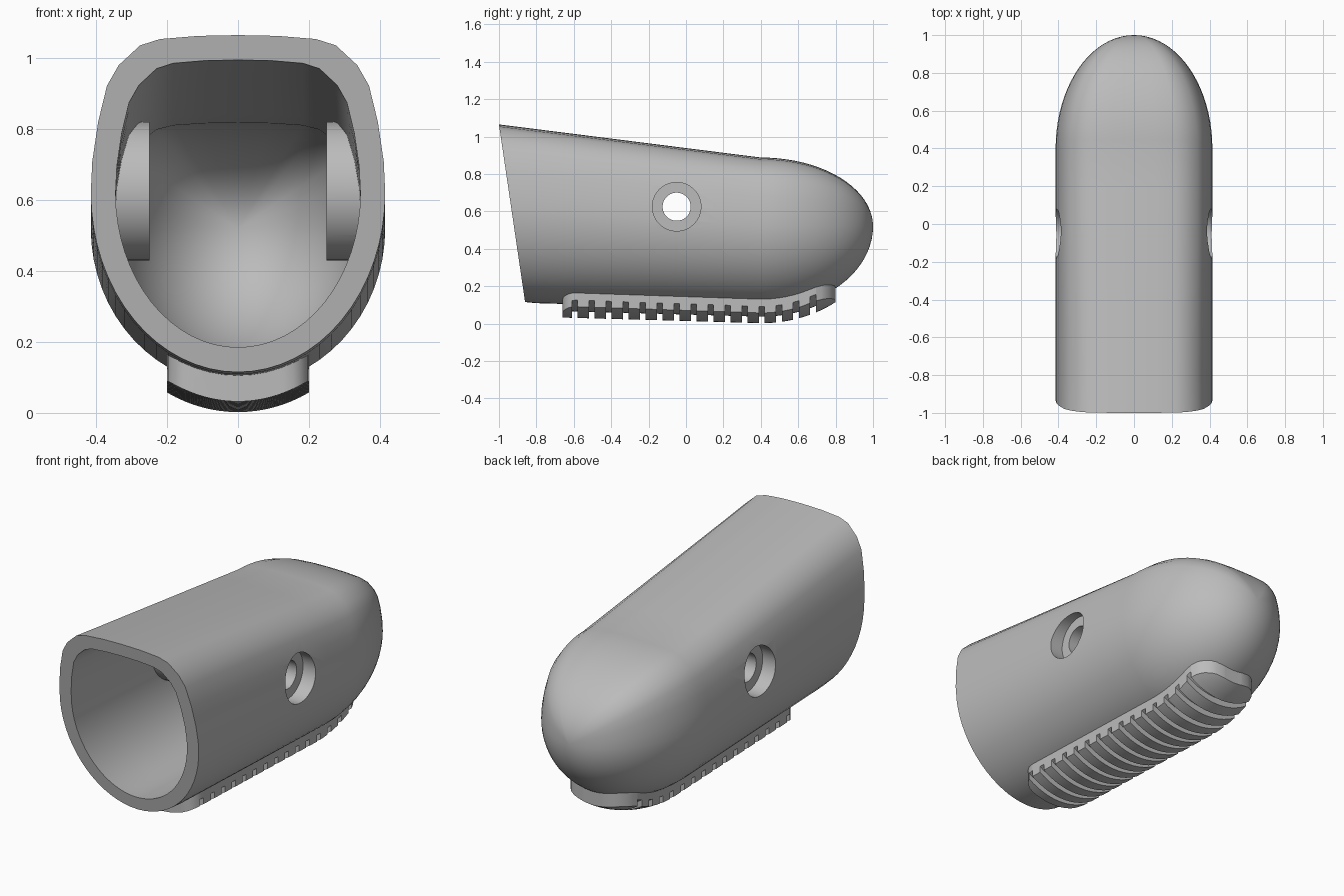
import bpy, bmesh, math

cube = bpy.data.objects.get("Cube")
if cube:
    bpy.data.objects.remove(cube, do_unlink=True)

grey = bpy.data.materials.new("plain grey")
grey.use_nodes = True
grey.diffuse_color = (0.5, 0.5, 0.5, 1)
grey.node_tree.nodes["Principled BSDF"].inputs["Base Color"].default_value = (0.5, 0.5, 0.5, 1)

WALL, HALF, NOSE_Y, NOSE_LEN = 0.07, 0.415, 0.4, 0.6
HOLE_Y, HOLE_Z = -0.05, 0.625
# Upper half of the cross-section, as fractions of half width and rise
UPPER = [(1, 0), (.99, .2), (.95, .45), (.89, .68), (.81, .81),
         (.665, .935), (.53, .975), (.27, .995), (0, 1)]


def make_object(name, bm):
    bmesh.ops.recalc_face_normals(bm, faces=bm.faces[:])
    mesh = bpy.data.meshes.new(name)
    bm.to_mesh(mesh)
    bm.free()
    obj = bpy.data.objects.new(name, mesh)
    bpy.context.collection.objects.link(obj)
    mesh.materials.append(grey)
    return obj


def activate(obj):
    bpy.ops.object.select_all(action='DESELECT')
    obj.select_set(True)
    bpy.context.view_layer.objects.active = obj


def bridge(bm, a, b):
    for i in range(len(a)):
        j = (i + 1) % len(a)
        bm.faces.new((a[i], a[j], b[j], b[i]))


def levels(y):
    """Centre, top and bottom height of the straight body."""
    s = (min(y, NOSE_Y) + 1) / 1.4
    return 0.62 - 0.1 * s, 1.065 - 0.177 * s, 0.115 - 0.04 * s


def section(y, k, wall):
    """Closed cross-section scaled by k around its centre."""
    c, top, bottom = levels(y)
    w, up, down = (HALF - wall) * k, (top - wall - c) * k, (c - bottom - wall) * k
    right = [(a * w, c + b * up) for a, b in UPPER]
    left = [(-x, z) for x, z in right[-2::-1]]
    angles = [math.pi + math.pi * i / 32 for i in range(1, 32)]
    return right + left + [(math.cos(a) * w, c + math.sin(a) * down) for a in angles]


def skin(bm, wall):
    """Loft one surface from the slanted opening to the nose tip."""
    rings = [[bm.verts.new((x, -1 + (1.065 - z) * 0.147, z)) for x, z in section(-1, 1, wall)]]
    stations = [(-0.8 + 0.2 * i, 1) for i in range(7)]
    for i in range(1, 20):
        t = math.pi / 2 * i / 20
        stations.append((NOSE_Y + (NOSE_LEN - wall) * math.sin(t), math.cos(t)))
    for y, k in stations:
        rings.append([bm.verts.new((x, y, z)) for x, z in section(y, k, wall)])
    for a, b in zip(rings, rings[1:]):
        bridge(bm, a, b)
    tip = bm.verts.new((0, NOSE_Y + NOSE_LEN - wall, levels(1)[0]))
    last = rings[-1]
    for i in range(len(last)):
        bm.faces.new((last[i], last[(i + 1) % len(last)], tip))
    return rings[0]


def x_cylinder(name, radius, x0, x1):
    bpy.ops.mesh.primitive_cylinder_add(
        vertices=64, radius=radius, depth=x1 - x0,
        location=((x0 + x1) / 2, HOLE_Y, HOLE_Z), rotation=(0, math.pi / 2, 0))
    obj = bpy.context.object
    obj.name = name
    obj.data.materials.append(grey)
    return obj


def combine(target, tool, operation):
    mod = target.modifiers.new("combine", 'BOOLEAN')
    mod.operation, mod.solver, mod.object = operation, 'EXACT', tool
    activate(target)
    bpy.ops.object.modifier_apply(modifier=mod.name)
    bpy.data.objects.remove(tool, do_unlink=True)


# Hollow shell with a flat rim
bm = bmesh.new()
bridge(bm, skin(bm, 0), skin(bm, WALL))
shell = make_object("toe_shell", bm)

# Inner bosses, recessed holes and the through bore
for x0, x1 in ((0.25, 0.36), (-0.36, -0.25)):
    combine(shell, x_cylinder("boss", 0.195, x0, x1), 'UNION')
for x0, x1 in ((0.335, 0.6), (-0.6, -0.335)):
    combine(shell, x_cylinder("recess_cutter", 0.13, x0, x1), 'DIFFERENCE')
combine(shell, x_cylinder("bore_cutter", 0.075, -0.7, 0.7), 'DIFFERENCE')


# Grooved sole pad that follows the underside
FRONT, BACK, PAD = -0.66, 0.8, 0.2


def underside(x, y):
    c, _, bottom = levels(y)
    nose = max(0, (y - NOSE_Y) / NOSE_LEN)
    return c - (c - bottom) * math.sqrt(max(0, 1 - nose ** 2 - (x / HALF) ** 2))


def pad_width(y):
    for distance, r in ((y - FRONT, 0.07), (BACK - y, 0.14)):
        if distance < r:
            return PAD - r + math.sqrt(r * r - (r - distance) ** 2)
    return PAD


stations = [(FRONT + d, 0) for d in (0, 0.005, 0.015, 0.03)]
for i in range(15):
    y = -0.61 + 0.091 * i
    stations += [(y, 0), (y, 0.035), (y + 0.03, 0.035), (y + 0.03, 0), (y + 0.06, 0)]
stations += [(BACK - d, 0) for d in (0.06, 0.04, 0.02, 0.008, 0)]

bm = bmesh.new()
rings = []
for y, cut in stations:
    xs = [pad_width(y) * (i / 8 - 1) for i in range(17)]
    low = [(x, y, underside(x, y) - 0.073 + cut) for x in xs]
    high = [(x, y, underside(x, y) + 0.03) for x in reversed(xs)]
    rings.append([bm.verts.new(p) for p in low + high])
for a, b in zip(rings, rings[1:]):
    bridge(bm, a, b)
bm.faces.new(rings[0])
bm.faces.new(rings[-1])
bmesh.ops.dissolve_degenerate(bm, dist=1e-5, edges=bm.edges[:])
sole = make_object("grooved_sole", bm)

for obj in (shell, sole):
    activate(obj)
    bpy.ops.object.shade_smooth_by_angle(angle=math.radians(35))
